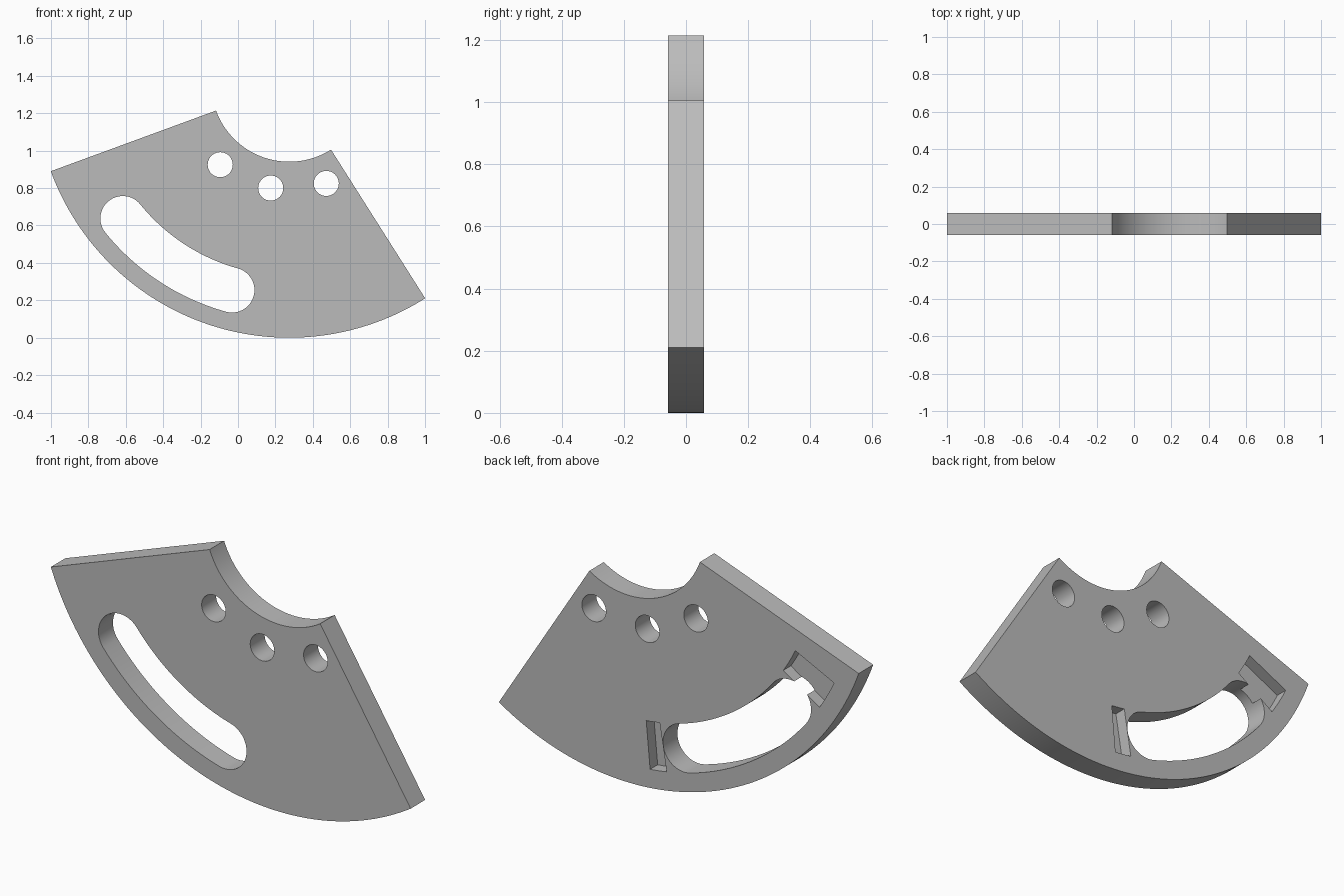
import bpy, bmesh
from math import cos, sin, radians

if "Cube" in bpy.data.objects:
    bpy.data.objects.remove(bpy.data.objects["Cube"], do_unlink=True)

CX, CZ = 0.274, 1.358      # shared centre of all the arcs
HALF = 0.0575              # half thickness of the plate
SLOT_R, SLOT_W = 1.145, 0.12


def polar(r, deg, cx=CX, cz=CZ):
    a = radians(deg)
    return cx + r * cos(a), cz + r * sin(a)


def arc(r, a0, a1, n, cx=CX, cz=CZ):
    return [polar(r, a0 + (a1 - a0) * i / n, cx, cz) for i in range(n + 1)]


def sector(r0, r1, a0, a1, n):
    return arc(r1, a0, a1, n) + arc(r0, a1, a0, n)


def prism(name, outline, y0, y1):
    """Extrude an outline in the xz plane from y0 to y1."""
    bm = bmesh.new()
    face = bm.faces.new([bm.verts.new((x, y0, z)) for x, z in outline])
    out = bmesh.ops.extrude_face_region(bm, geom=[face])
    verts = [v for v in out["geom"] if isinstance(v, bmesh.types.BMVert)]
    bmesh.ops.translate(bm, verts=verts, vec=(0, y1 - y0, 0))
    bmesh.ops.recalc_face_normals(bm, faces=bm.faces)
    mesh = bpy.data.meshes.new(name)
    bm.to_mesh(mesh)
    bm.free()
    obj = bpy.data.objects.new(name, mesh)
    bpy.context.collection.objects.link(obj)
    return obj


# Sector plate
plate = prism("sector_plate", sector(0.417, CZ, 200.15, 302.35, 80), -HALF, HALF)

# Curved slot with round ends
s0, s1 = 219.0, 254.5
slot = (arc(SLOT_R + SLOT_W, s0, s1, 32)
        + arc(SLOT_W, s1, s1 + 180, 24, *polar(SLOT_R, s1))[1:]
        + arc(SLOT_R - SLOT_W, s1, s0, 32)[1:]
        + arc(SLOT_W, s0 - 180, s0, 24, *polar(SLOT_R, s0))[1:-1])
cutters = [prism("slot_cutter", slot, -0.2, 0.2)]

# Three round holes
for x, z in ((-0.095, 0.925), (0.175, 0.8), (0.472, 0.825)):
    cutters.append(prism("hole_cutter", arc(0.067, 0, 360, 40, x, z)[:-1], -0.2, 0.2))

# Two blind pockets in the back, one beyond each end of the slot
for a0, a1 in ((205.9, 213.4), (260.6, 264.8)):
    pocket = sector(SLOT_R - SLOT_W, SLOT_R + SLOT_W, a0, a1, 6)
    cutters.append(prism("pocket_cutter", pocket, HALF - 0.06, 0.2))

# Cut the plate, then discard the cutters
for cutter in cutters:
    cutter.hide_render = True
    mod = plate.modifiers.new(cutter.name, "BOOLEAN")
    mod.operation, mod.solver, mod.object = "DIFFERENCE", "EXACT", cutter
depsgraph = bpy.context.evaluated_depsgraph_get()
cut_mesh = bpy.data.meshes.new_from_object(plate.evaluated_get(depsgraph))
plate.modifiers.clear()
plate.data = cut_mesh
for cutter in cutters:
    bpy.data.objects.remove(cutter, do_unlink=True)

# Plain grey finish
grey = bpy.data.materials.new("plain_grey")
grey.use_nodes = True
colour = (0.5, 0.5, 0.5, 1)
grey.diffuse_color = colour
grey.node_tree.nodes["Principled BSDF"].inputs["Base Color"].default_value = colour
plate.data.materials.clear()
plate.data.materials.append(grey)

bpy.ops.object.select_all(action="DESELECT")
plate.select_set(True)
bpy.context.view_layer.objects.active = plate
bpy.ops.object.shade_smooth_by_angle(angle=radians(25))
